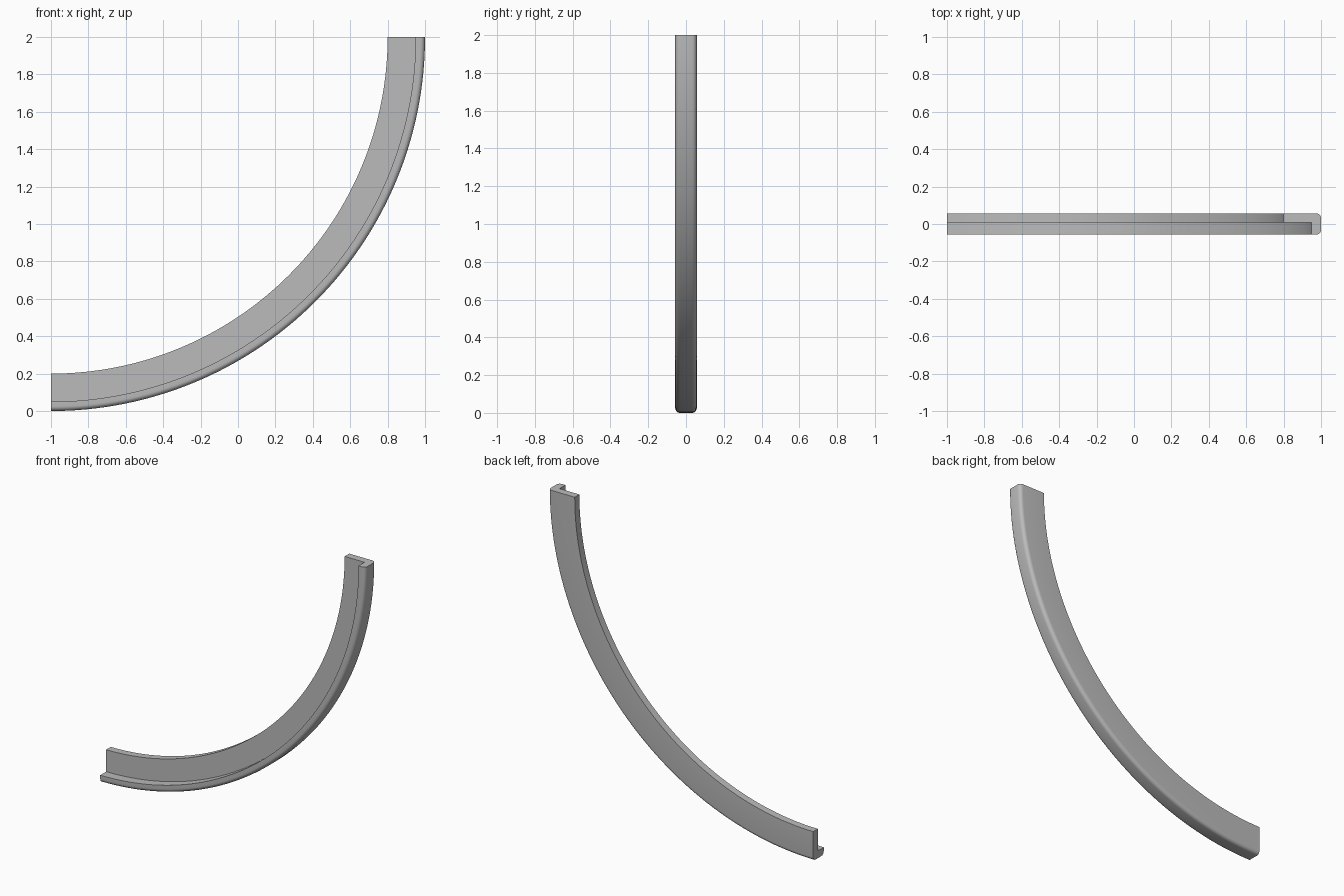
import bpy, bmesh
from math import pi, sin, cos, radians
from mathutils import Vector

cube = bpy.data.objects.get("Cube")
if cube:
    bpy.data.objects.remove(cube, do_unlink=True)

OUTER, INNER = 2.0, 1.8      # radii of the quarter ring
HALF, WALL = 0.057, 0.05     # half depth and wall thickness
ROUND, STEPS = 0.025, 6      # rounded outer edges
SEGMENTS = 64
CENTRE = Vector((-1, 0, 2))

grey = bpy.data.materials.new("grey")
grey.use_nodes = True
colour = (0.5, 0.5, 0.5, 1)
grey.diffuse_color = colour
grey.node_tree.nodes["Principled BSDF"].inputs["Base Color"].default_value = colour


def corner(radius, y, start):
    """Quarter-round corner points of the section."""
    angles = [start + pi / 2 * i / STEPS for i in range(STEPS + 1)]
    return [(radius + ROUND * cos(a), y + ROUND * sin(a)) for a in angles]


# L-shaped section as (radius, y): back web with an outer lip to the front
lip = OUTER - WALL
section = [(INNER, HALF), (INNER, HALF - WALL), (lip, HALF - WALL), (lip, -HALF)]
section += corner(OUTER - ROUND, -HALF + ROUND, -pi / 2)
section += corner(OUTER - ROUND, HALF - ROUND, 0)

# Sweep the section through a quarter turn
bm = bmesh.new()
rings = []
for i in range(SEGMENTS + 1):
    a = pi / 2 * i / SEGMENTS
    rings.append([bm.verts.new(CENTRE + Vector((r * cos(a), y, -r * sin(a))))
                  for r, y in section])
n = len(section)
for a, b in zip(rings, rings[1:]):
    for j in range(n):
        k = (j + 1) % n
        bm.faces.new((a[j], a[k], b[k], b[j]))

# End caps
bm.faces.new(rings[0])
bm.faces.new(rings[-1])
bmesh.ops.recalc_face_normals(bm, faces=bm.faces)

mesh = bpy.data.meshes.new("curved_angle_trim")
bm.to_mesh(mesh)
bm.free()
mesh.materials.append(grey)
trim = bpy.data.objects.new("curved_angle_trim", mesh)
bpy.context.collection.objects.link(trim)

bpy.ops.object.select_all(action="DESELECT")
trim.select_set(True)
bpy.context.view_layer.objects.active = trim
bpy.ops.object.shade_smooth_by_angle(angle=radians(30))
